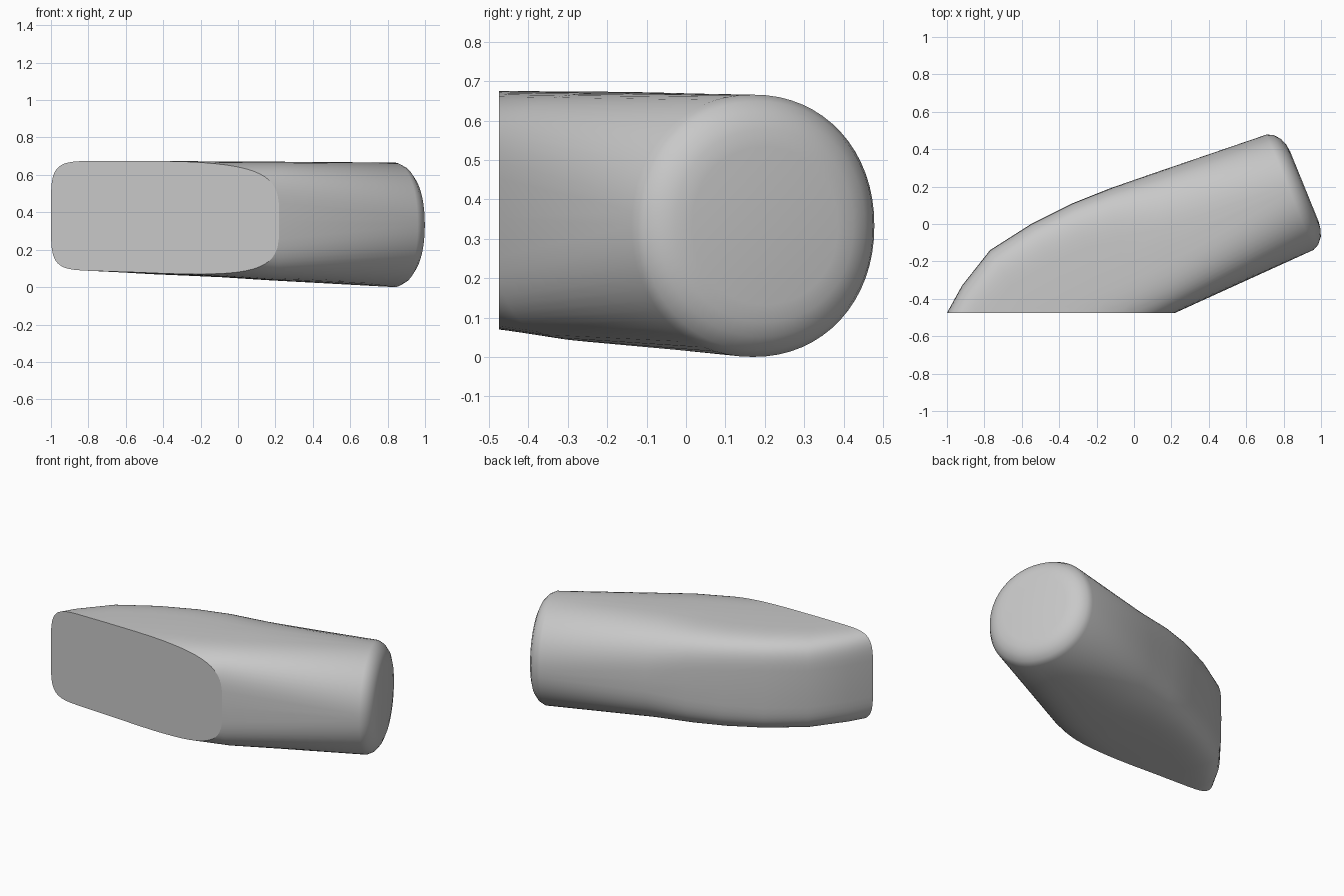
import bpy, bmesh, math
from mathutils import Vector

SEGMENTS = 64
CUT_Y = -0.475

default = bpy.data.objects.get("Cube")
if default:
    bpy.data.objects.remove(default, do_unlink=True)

grey = bpy.data.materials.new("plain_grey")
grey.use_nodes = True
colour = (0.58, 0.58, 0.58, 1)
grey.diffuse_color = colour
grey.node_tree.nodes["Principled BSDF"].inputs["Base Color"].default_value = colour


def power(value, exponent):
    return math.copysign(abs(value) ** (2 / exponent), value)


def add_ring(bm, back, front, low, high, n_back, n_front):
    """Upright superellipse section between a back and a front plan point."""
    back, front = Vector(back), Vector(front)
    middle, half = (back + front) / 2, (back - front) / 2
    ring = []
    for i in range(SEGMENTS):
        a = math.tau * i / SEGMENTS
        c, s = math.cos(a), math.sin(a)
        n = n_back if c > 0 else n_front
        p = middle + half * power(c, n)
        z = (low + high) / 2 + (high - low) / 2 * power(s, n)
        ring.append(bm.verts.new((p.x, p.y, z)))
    return ring


bm = bmesh.new()
rings = []

# Rounded butt: stacked circles along the bar's axis
centre, axis, side = Vector((0.835, 0.17)), Vector((0.926, 0.377)), Vector((-0.377, 0.926))
for offset, radius in ((0.082, 0.2), (0.076, 0.245), (0.062, 0.282), (0.034, 0.316), (0, 0.333)):
    c = centre + axis * offset
    rings.append(add_ring(bm, c + side * radius, c - side * radius,
                          0.333 - radius, 0.333 + radius, 2.1, 2.1))

# Bar growing squarer and curving round towards the tip
sections = (
    ((0.10, 0.27), (0.22, -0.475), 0.037, 0.671, 3.0, 4.0),
    ((-0.13, 0.19), (0.0, -0.575), 0.052, 0.672, 4.0, 4.0),
    ((-0.33, 0.11), (-0.1, -0.62), 0.06, 0.673, 4.6, 4.0),
    ((-0.55, 0.0), (-0.2, -0.67), 0.068, 0.674, 5.0, 4.0),
    ((-0.77, -0.14), (-0.4, -0.76), 0.08, 0.675, 5.0, 4.0),
    ((-0.92, -0.33), (-0.6, -0.85), 0.088, 0.675, 5.0, 4.0),
    ((-1.08, -0.62), (-0.8, -0.94), 0.094, 0.675, 5.0, 4.0),
)
rings += [add_ring(bm, *s) for s in sections]

for a, b in zip(rings, rings[1:]):
    for i in range(SEGMENTS):
        j = (i + 1) % SEGMENTS
        bm.faces.new((a[i], a[j], b[j], b[i]))
bm.faces.new(rings[0])

# Slanted flat front face
cut = bmesh.ops.bisect_plane(bm, geom=bm.verts[:] + bm.edges[:] + bm.faces[:], dist=1e-5,
                             plane_co=(0, CUT_Y, 0), plane_no=(0, -1, 0), clear_outer=True)
rim = [e for e in bm.edges if e.is_boundary]
bmesh.ops.holes_fill(bm, edges=rim, sides=0)
bmesh.ops.recalc_face_normals(bm, faces=bm.faces[:])

# Smooth body with a crisp front rim
for f in bm.faces:
    f.smooth = True
for e in bm.edges:
    on_rim = all(abs(v.co.y - CUT_Y) < 1e-4 for v in e.verts)
    e.smooth = not on_rim and e.calc_face_angle(0) < math.radians(35)

mesh = bpy.data.meshes.new("angled_bar")
bm.to_mesh(mesh)
bm.free()
mesh.materials.append(grey)
bpy.context.collection.objects.link(bpy.data.objects.new("angled_bar", mesh))
